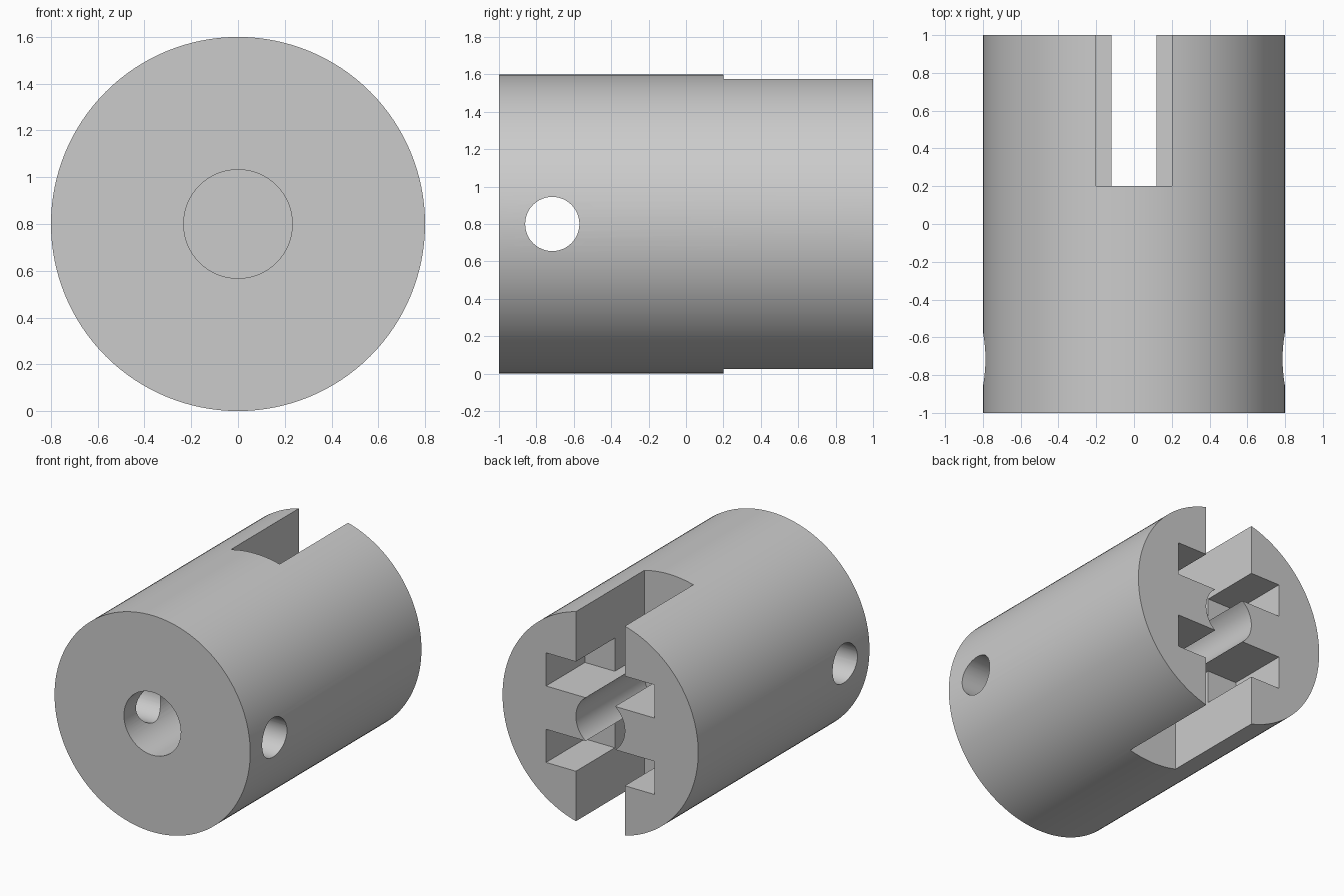
import bpy, bmesh, math
from mathutils import Matrix, Vector

default = bpy.data.objects.get("Cube")
if default:
    bpy.data.objects.remove(default, do_unlink=True)

R, MID = 0.8, 0.8                 # body radius and axis height
SLOT, TIP, TOOTH = 0.2, 0.12, 0.16  # slot half width, tooth tip x, tooth half height

steel = bpy.data.materials.new("plain grey")
steel.use_nodes = True
grey = (0.6, 0.6, 0.6, 1)
steel.diffuse_color = grey
steel.node_tree.nodes["Principled BSDF"].inputs["Base Color"].default_value = grey


def prism(name, points, y0, y1):
    """Extrude an x-z outline along y, around the body axis."""
    bm = bmesh.new()
    face = bm.faces.new([bm.verts.new((x, y0, z + MID)) for x, z in points])
    out = bmesh.ops.extrude_face_region(bm, geom=[face])
    verts = [v for v in out["geom"] if isinstance(v, bmesh.types.BMVert)]
    bmesh.ops.translate(bm, verts=verts, vec=(0, y1 - y0, 0))
    bmesh.ops.recalc_face_normals(bm, faces=bm.faces)
    mesh = bpy.data.meshes.new(name)
    bm.to_mesh(mesh)
    bm.free()
    obj = bpy.data.objects.new(name, mesh)
    bpy.context.collection.objects.link(obj)
    mesh.materials.append(steel)
    return obj


def circle(r, n):
    return [(r * math.cos(2 * math.pi * i / n), r * math.sin(2 * math.pi * i / n))
            for i in range(n)]


def box(x0, x1, z0, z1):
    return [(x0, z0), (x1, z0), (x1, z1), (x0, z1)]


body = prism("coupling_body", circle(R, 128), -1, 1)

# Through slot outline: straight walls, pointed teeth with a round scoop
a = math.atan2(TOOTH, TIP)
arc = [(SLOT * math.cos(t), SLOT * math.sin(t))
       for t in (a * (i / 12 - 1) for i in range(25))]
half = [(SLOT, -1), (SLOT, -TOOTH)] + arc + [(SLOT, TOOTH), (SLOT, 1)]
outline = half + [(-x, -z) for x, z in half]
cutters = [prism("slot_cutter", outline, 0.2, 1.1)]

# Side notches above and below the teeth
for name, z0, z1 in (("upper", TOOTH, 0.405), ("lower", -0.405, -TOOTH)):
    cutters.append(prism(name + "_notch_cutter", box(-0.444, 0.444, z0, z1), 0.545, 1.1))

# Blind shaft bore in the front
cutters.append(prism("bore_cutter", circle(0.2325, 64), -1.1, -0.2))

# Cross hole through both sides
cross = prism("cross_hole_cutter", circle(0.145, 48), -1, 1)
to_axis = Matrix.Translation(Vector((0, 0, -MID)))
cross.data.transform(Matrix.Translation(Vector((0, -0.715, MID)))
                     @ Matrix.Rotation(math.pi / 2, 4, "Z") @ to_axis)
cutters.append(cross)

for cutter in cutters:
    mod = body.modifiers.new(cutter.name, "BOOLEAN")
    mod.operation = "DIFFERENCE"
    mod.solver = "EXACT"
    mod.object = cutter

# Apply the cuts and drop the cutters
bpy.context.view_layer.update()
result = bpy.data.meshes.new_from_object(
    body.evaluated_get(bpy.context.evaluated_depsgraph_get()))
body.modifiers.clear()
body.data = result
for cutter in cutters:
    bpy.data.objects.remove(cutter, do_unlink=True)

bpy.ops.object.select_all(action="DESELECT")
body.select_set(True)
bpy.context.view_layer.objects.active = body
bpy.ops.object.shade_smooth_by_angle(angle=math.radians(30))
